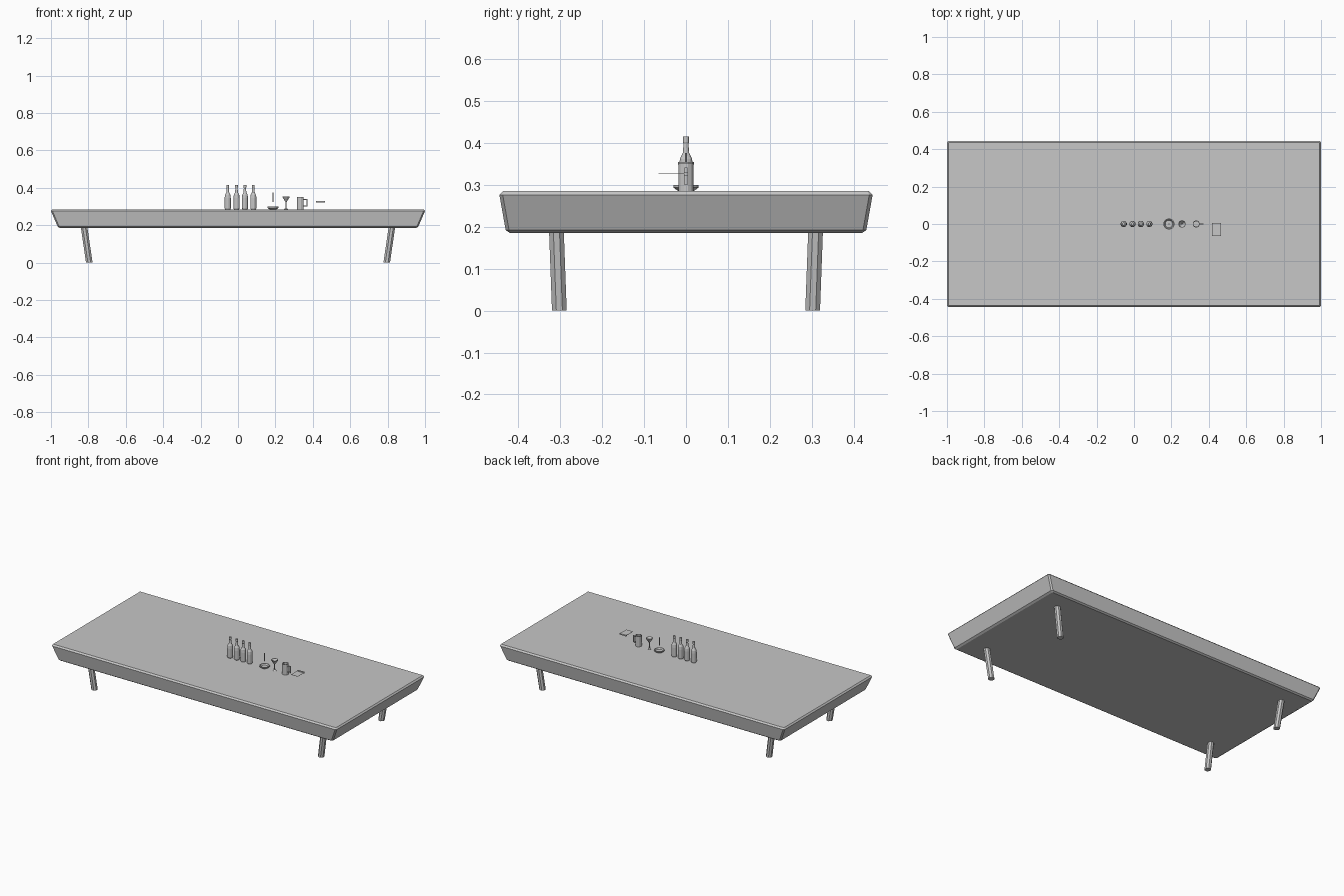
import bpy, bmesh, math
from mathutils import Vector

if "Cube" in bpy.data.objects:
    bpy.data.objects.remove(bpy.data.objects["Cube"])

grey = bpy.data.materials.new("plain grey")
grey.diffuse_color = (0.57, 0.57, 0.57, 1)
grey.use_nodes = True
grey.node_tree.nodes["Principled BSDF"].inputs["Base Color"].default_value = grey.diffuse_color


def finish(name, bm):
    bmesh.ops.recalc_face_normals(bm, faces=bm.faces)
    me = bpy.data.meshes.new(name)
    bm.to_mesh(me)
    bm.free()
    me.materials.append(grey)
    ob = bpy.data.objects.new(name, me)
    bpy.context.collection.objects.link(ob)
    return ob


def loft(name, rings):
    """Skin a stack of equal-length closed rings and cap both ends."""
    bm = bmesh.new()
    vs = [[bm.verts.new(p) for p in r] for r in rings]
    for a, b in zip(vs, vs[1:]):
        n = len(a)
        for i in range(n):
            bm.faces.new((a[i], a[(i + 1) % n], b[(i + 1) % n], b[i]))
    bm.faces.new(vs[0][::-1])
    bm.faces.new(vs[-1])
    return finish(name, bm)


def circle(x, y, z, r, n):
    return [(x + r * math.cos(2 * math.pi * (i + .5) / n),
             y + r * math.sin(2 * math.pi * (i + .5) / n), z) for i in range(n)]


def turned(name, x, y, profile, n):
    return loft(name, [circle(x, y, z, r, n) for r, z in profile])


def slab_ring(hx, hy, z, c):
    return [(hx - c, -hy, z), (hx, -hy + c, z), (hx, hy - c, z), (hx - c, hy, z),
            (-hx + c, hy, z), (-hx, hy - c, z), (-hx, -hy + c, z), (-hx + c, -hy, z)]


def box(name, loc, size):
    bm = bmesh.new()
    bmesh.ops.create_cube(bm, size=1)
    for v in bm.verts:
        v.co = Vector(v.co[i] * size[i] + loc[i] for i in range(3))
    return finish(name, bm)


# Table top with sloping sides and chamfered edges
loft("table_top", [slab_ring(.952, .42, .185, .003), slab_ring(.964, .43, .192, .008),
                   slab_ring(1.0, .445, .276, .008), slab_ring(.992, .436, .285, .003)])

# Leaning legs
for sx, ex in ((-1, "left"), (1, "right")):
    for sy, ey in ((-1, "front"), (1, "back")):
        loft(f"{ey}_{ex}_leg", [circle(sx * .795, sy * .302, 0, .019, 8),
                                circle(sx * .823, sy * .309, .19, .019, 8)])

# Row of bottles
for i, x in enumerate((-.055, -.008, .037, .082)):
    turned(f"bottle_{i + 1}", x, 0,
           [(.014, .285), (.017, .29), (.017, .345), (.015, .362), (.008, .376),
            (.006, .398), (.0075, .402), (.0075, .415)], 12)

# Ashtray with a thin cigarette above it
turned("ashtray", .187, 0, [(.018, .285), (.022, .287), (.030, .293), (.030, .299),
                            (.025, .299), (.020, .291)], 16)
turned("cigarette", .187, 0, [(.0025, .325), (.0025, .376)], 8)

# Cocktail glass
turned("cocktail_glass", .257, 0,
       [(.011, .285), (.011, .287), (.0025, .291), (.0025, .323), (.020, .350),
        (.020, .354), (.018, .354), (.001, .328)], 12)

# Mug and handle
turned("mug", .333, 0, [(.019, .285), (.019, .351), (.015, .351), (.015, .295)], 12)
for z in (.303, .338):
    box("mug_handle_arm", (.359, 0, z), (.018, .007, .006))
box("mug_handle_grip", (.368, 0, .3205), (.006, .007, .041))

# Thin card with a thicker back edge
box("card_sheet", (.441, -.03, .326), (.047, .070, .001))
box("card_edge", (.441, 0, .326), (.047, .010, .008))
